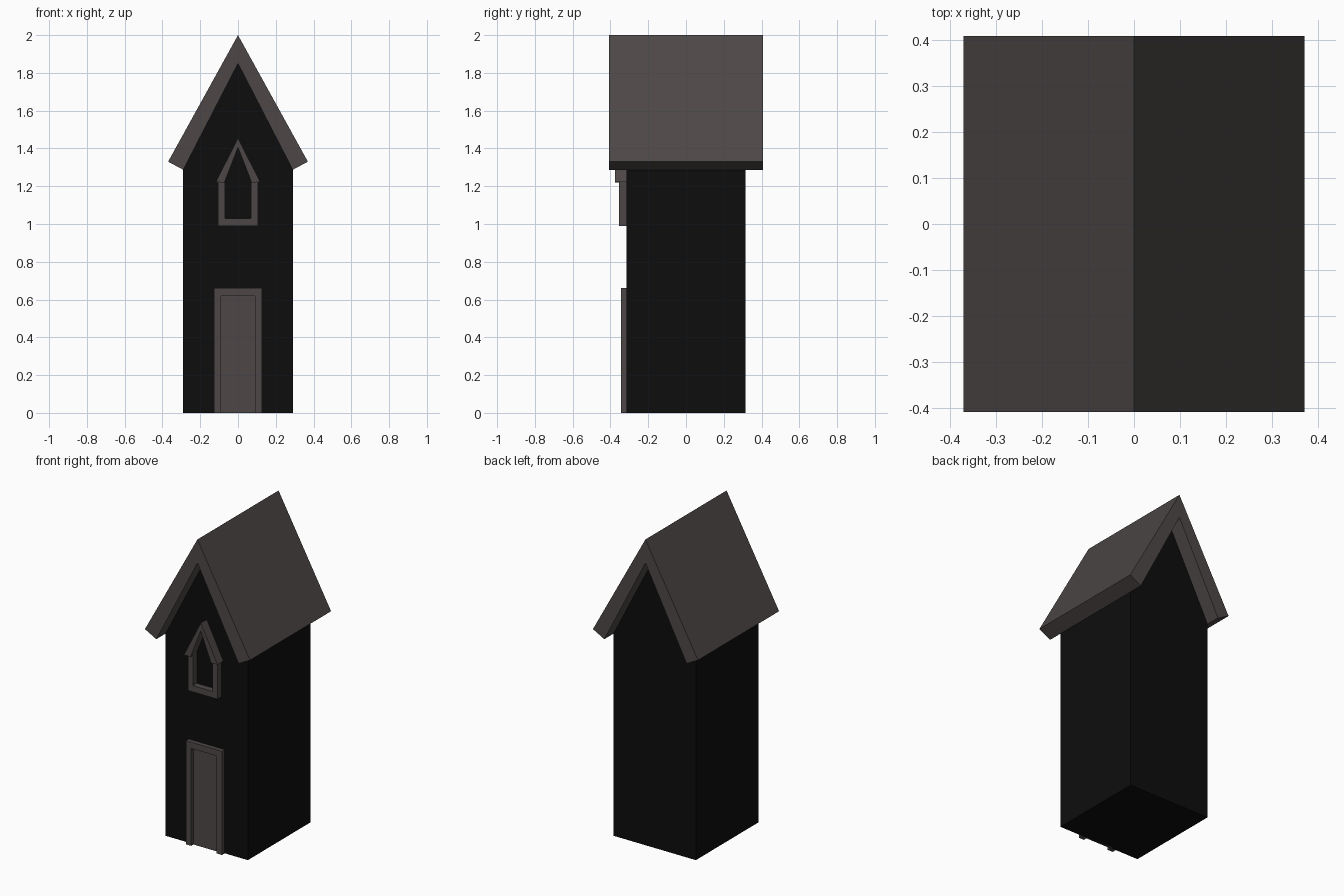
import bpy, bmesh

if "Cube" in bpy.data.objects:
    bpy.data.objects.remove(bpy.data.objects["Cube"])


def material(name, rgb):
    m = bpy.data.materials.new(name)
    m.diffuse_color = (*rgb, 1)
    m.use_nodes = True
    m.node_tree.nodes["Principled BSDF"].inputs["Base Color"].default_value = m.diffuse_color
    return m


DARK = material("dark_wall", (0.004, 0.004, 0.004))
TRIM = material("warm_grey", (0.075, 0.064, 0.062))


def prism(name, half, y0, y1, mat):
    """Mirror a right-half outline (x, z) across x = 0 and extrude it along y."""
    outline = half + [(-x, z) for x, z in reversed(half) if x > 0]
    bm = bmesh.new()
    face = bm.faces.new([bm.verts.new((x, y0, z)) for x, z in outline])
    new = bmesh.ops.extrude_face_region(bm, geom=[face])["geom"]
    bmesh.ops.translate(bm, vec=(0, y1 - y0, 0),
                        verts=[g for g in new if isinstance(g, bmesh.types.BMVert)])
    bmesh.ops.recalc_face_normals(bm, faces=bm.faces)
    mesh = bpy.data.meshes.new(name)
    bm.to_mesh(mesh)
    bm.free()
    mesh.materials.append(mat)
    obj = bpy.data.objects.new(name, mesh)
    bpy.context.collection.objects.link(obj)
    return obj


def frame(name, outer, inner, y0, y1):
    """Open three-sided frame: outer and inner are right-half outlines (x, z)."""
    outline = outer + [(-x, z) for x, z in reversed(outer)]
    hole = inner + [(-x, z) for x, z in reversed(inner)]
    bm = bmesh.new()
    rows = [[bm.verts.new((x, y, z)) for x, z in ring]
            for ring, y in ((outline, y0), (hole, y0), (hole, y1), (outline, y1))]
    # four long strips, then the two end caps
    for a, b in zip(rows, rows[1:] + rows[:1]):
        for i in range(len(a) - 1):
            bm.faces.new((a[i], a[i + 1], b[i + 1], b[i]))
    for i in (0, -1):
        bm.faces.new([r[i] for r in rows])
    bmesh.ops.recalc_face_normals(bm, faces=bm.faces)
    mesh = bpy.data.meshes.new(name)
    bm.to_mesh(mesh)
    bm.free()
    mesh.materials.append(TRIM)
    obj = bpy.data.objects.new(name, mesh)
    bpy.context.collection.objects.link(obj)
    return obj


FRONT, BACK = -0.315, 0.315

# Tall body with gable ends
prism("house_body", [(0.29, 0), (0.29, 1.287), (0, 1.85)], FRONT, BACK, DARK)

# Steep overhanging roof, square-cut at the eaves
def chevron(name, eave_in, eave_out, apex_in, apex_out, y0, y1):
    half = [eave_in, eave_out]
    (xi, zi), (xo, zo) = half
    left = [(-xo, zo), (-xi, zi)]
    bm = bmesh.new()
    outer = [(xo, zo), (0, apex_out), left[0]]
    inner = [(xi, zi), (0, apex_in), left[1]]
    rows = [[bm.verts.new((x, y, z)) for x, z in ring]
            for ring, y in ((outer, y0), (inner, y0), (inner, y1), (outer, y1))]
    for a, b in zip(rows, rows[1:] + rows[:1]):
        for i in range(2):
            bm.faces.new((a[i], a[i + 1], b[i + 1], b[i]))
    for i in (0, -1):
        bm.faces.new([r[i] for r in rows])
    bmesh.ops.recalc_face_normals(bm, faces=bm.faces)
    mesh = bpy.data.meshes.new(name)
    bm.to_mesh(mesh)
    bm.free()
    mesh.materials.append(TRIM)
    bpy.context.collection.objects.link(bpy.data.objects.new(name, mesh))


chevron("roof", (0.29, 1.287), (0.37, 1.33), 1.85, 2.0, -0.408, 0.408)

# Door leaf and surround
prism("door", [(0.09, 0), (0.09, 0.62)], -0.32, FRONT + 0.01, TRIM)
frame("door_frame", [(0.127, 0), (0.127, 0.66)], [(0.09, 0), (0.09, 0.62)], -0.343, FRONT)

# Window jambs and sill, with a pointed hood
frame("window_frame", [(0.105, 1.235), (0.105, 0.99)], [(0.07, 1.235), (0.07, 1.03)], -0.355, FRONT)
chevron("window_hood", (0.072, 1.22), (0.118, 1.222), 1.405, 1.455, -0.375, FRONT)
